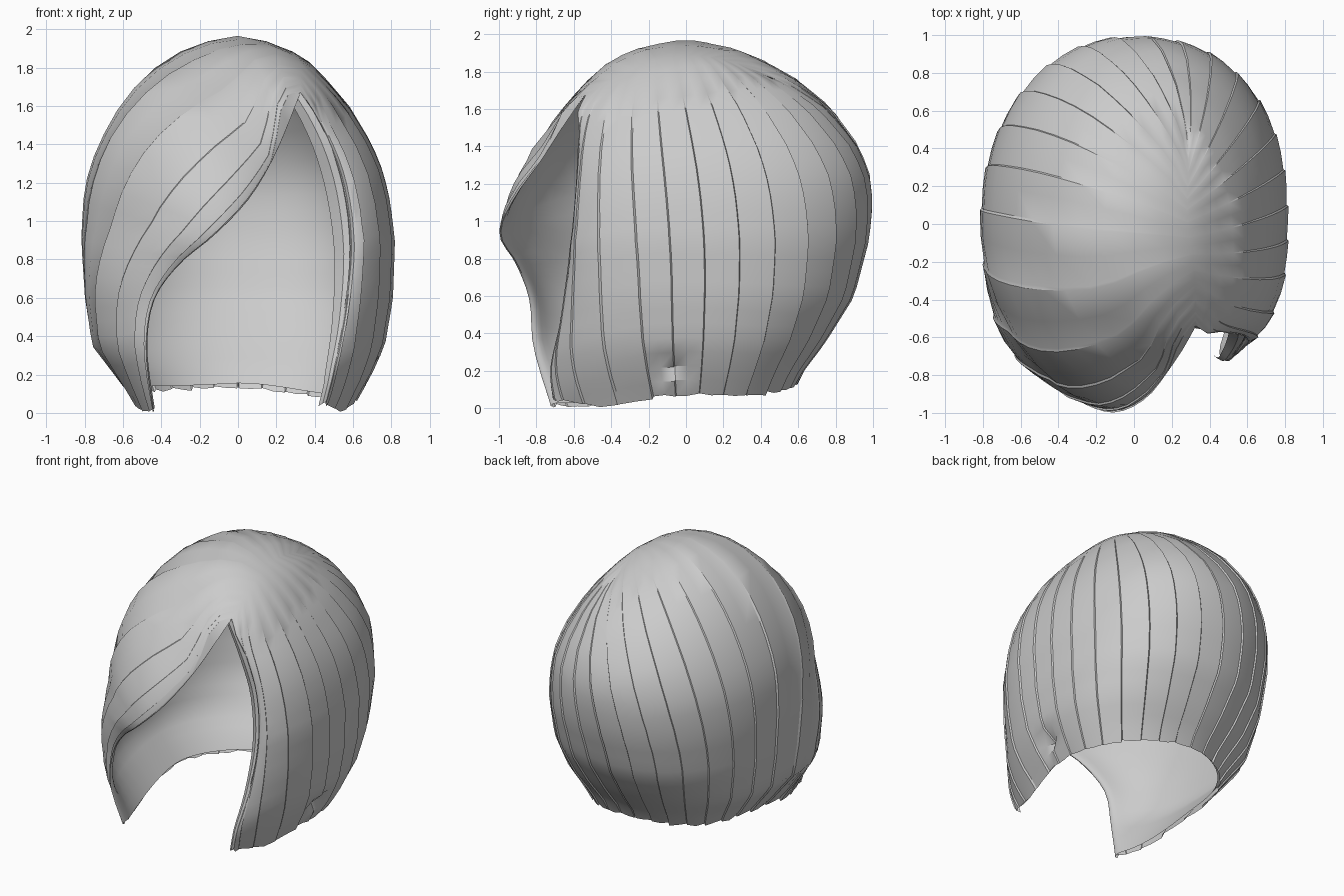
import bpy, bmesh, math, random
from mathutils import Vector

if "Cube" in bpy.data.objects:
    bpy.data.objects.remove(bpy.data.objects["Cube"])

random.seed(4)
CENTRE = Vector((0, 0, 0.9))

# head silhouette by height: z, left, right, back, front
PROFILE = [
    (-0.2, .40, .50, .48, .68), (0.05, .50, .60, .55, .73), (0.2, .62, .69, .62, .79),
    (0.36, .75, .76, .74, .83), (0.6, .79, .80, .89, .89), (0.9, .81, .81, .97, 1.0),
    (1.1, .80, .785, .99, .985), (1.25, .775, .75, .975, .94), (1.4, .72, .69, .915, .86),
    (1.6, .61, .575, .775, .72), (1.75, .49, .45, .60, .57), (1.85, .36, .36, .43, .44),
    (1.92, .23, .25, .27, .30), (1.96, .06, .08, .08, .10), (1.97, .01, .01, .01, .01)]
PART = [(.33, -.55, 1.68), (.33, -.3, 1.84), (.29, 0, 1.9), (.29, .2, 1.88), (.3, .42, 1.82)]
FRINGE_EDGE = [(.33, -.55, 1.68), (.20, -.75, 1.36), (.06, -.92, 1.12), (-.12, -.99, .93),
               (-.31, -.90, .77), (-.44, -.83, .58), (-.475, -.81, .33), (-.44, -.72, .02)]
SIDE_EDGE = [(.33, -.55, 1.68), (.47, -.56, 1.43), (.555, -.55, 1.17), (.59, -.58, .85),
             (.56, -.65, .5), (.50, -.72, .22), (.46, -.71, .06)]


def along(points, t):
    """Smooth curve through points, t from 0 to 1."""
    p = [Vector(q) for q in points]
    s = min(max(t, 0), 1) * (len(p) - 1)
    i = min(int(s), len(p) - 2)
    f = s - i
    a, b, c, d = p[max(i - 1, 0)], p[i], p[i + 1], p[min(i + 2, len(p) - 1)]
    return 0.5 * (2 * b + (c - a) * f + (2 * a - 5 * b + 4 * c - d) * f * f
                  + (3 * b - a - 3 * c + d) * f ** 3)


def smooth(t):
    t = min(max(t, 0), 1)
    return t * t * (3 - 2 * t)


def roundness(p):
    """Squareness of the cross-section; fuller low at the front left."""
    side = smooth(p.x * 2 + .5)
    low = smooth((1.0 - p.z) / .45)
    high = smooth((p.z - 1.2) / .3)
    front_left = 1.95 + 1.05 * low + .25 * high
    left = front_left + (2.12 - front_left) * smooth(p.y * 2 + .5)
    return left + (2.4 - left) * side


def inside(p):
    if p.z >= PROFILE[-1][0]:
        return False
    for lo, hi in zip(PROFILE, PROFILE[1:]):
        if p.z <= hi[0]:
            f = max(0, (p.z - lo[0]) / (hi[0] - lo[0]))
            w = [a + (b - a) * f for a, b in zip(lo, hi)]
            break
    wx = w[2] if p.x > 0 else w[1]
    wy = w[3] if p.y > 0 else w[4]
    n = roundness(p)
    return abs(p.x / wx) ** n + abs(p.y / wy) ** n < 1


def reach(d):
    """Distance from the centre to the head surface along d."""
    lo, hi = 0.1, 1.6
    for _ in range(18):
        m = (lo + hi) / 2
        if inside(CENTRE + d * m):
            lo = m
        else:
            hi = m
    return lo


def strand_point(s, side, v, lift):
    """s: 0 at the front edge, 1 at the back; side: -1 left, 1 right; v: parting to hem."""
    start = along(PART, s)
    front = -58 if side > 0 else -122
    a = math.radians(front + (90 - front) * s if side > 0 else front - (front + 270) * s)
    hem_z = 0.13 - (.05 if side > 0 else .08) * smooth(1 - s * 2.2) - 0.03 * smooth(s * 2 - 1)
    if side < 0:
        hem_z -= .025 * math.sin(math.pi * s)
    mid = Vector((.8 * math.cos(a), .95 * math.sin(a), .95))
    hem = Vector((.58 * math.cos(a), .62 * math.sin(a), hem_z))
    d0, d1, d2 = [(q - CENTRE).normalized() for q in (start, mid, hem)]

    def direction(t):
        return d0.slerp(d1, t * 2) if t < .5 else d1.slerp(d2, t * 2 - 1)
    win = min(.16, v, 1 - v)
    d = sum((direction(v + win * k) for k in (-1, -.5, 0, .5, 1)), Vector()).normalized()
    # bend the front strands towards the face opening
    edge = along(SIDE_EDGE if side > 0 else FRINGE_EDGE, v) - CENTRE
    w = 1 - smooth(s / (.3 if side > 0 else .48))
    if s > 0:
        w *= smooth(v * 6 + max(0, 1 - s * 25))
    e = edge.normalized()
    d = (d * (1 - w) + e * w).normalized()
    r = reach(d)
    if w > 0:
        r *= 1 + (edge.length / reach(e) - 1) * w
    r += lift * smooth(v * 3) - 0.012 * (1 - min(1, v * 12))
    return CENTRE + d * r


def tuck(p):
    """Small wedge-shaped dent low on the right side."""
    if p.x > .5 and .17 < p.z < .27:
        p.x -= .08 * max(0, 1 - abs(p.y + .08) / .11)


STRANDS, ROWS = 14, 24


def build_layer(name, steps, lift, depth, ragged, lip):
    """One hair layer: columns of points from the parting to the hem."""
    half = [(((k + f) / STRANDS) ** 1.2, f) for k in range(STRANDS) for f in steps]
    columns = ([(s, -1, f) for s, f in half] + [(1, -1, 0)]
               + [(s, 1, f) for s, f in reversed(half)])
    bm = bmesh.new()
    grid = []
    for s, side, f in columns:
        rag = random.uniform(-ragged, ragged)
        grow = lift * f - depth * smooth(s * 8)
        col = []
        for j in range(ROWS + 1):
            # both halves share the points of the parting
            p = strand_point(s, 1 if j == 0 else side, j / ROWS, grow)
            if j == ROWS:
                p.z = max(0.003, p.z + rag)
            tuck(p)
            col.append(bm.verts.new(p))
        grid.append(col)
    if lip:
        # rolled inner lip of the right front lock, wider at the top
        last = grid[-1]
        for shift in (Vector((-.04, -.004, -.02)), Vector((-.09, .035, -.05))):
            grid.append([bm.verts.new(q.co + shift * (.45 + .55 * math.sin(math.pi * min(1, j / ROWS + .12))))
                         for j, q in enumerate(last)])
    for a, b in zip(grid, grid[1:]):
        for j in range(ROWS):
            bm.faces.new((a[j], a[j + 1], b[j + 1], b[j]))
    bmesh.ops.remove_doubles(bm, verts=bm.verts, dist=0.0005)
    bmesh.ops.recalc_face_normals(bm, faces=bm.faces)
    out = sum((f.calc_center_median() - CENTRE).dot(f.normal) for f in bm.faces) > 0
    if out == (depth > 0):
        bmesh.ops.reverse_faces(bm, faces=bm.faces)
    mesh = bpy.data.meshes.new(name)
    bm.to_mesh(mesh)
    bm.free()
    mesh.materials.append(grey)
    ob = bpy.data.objects.new(name, mesh)
    bpy.context.collection.objects.link(ob)
    bpy.ops.object.select_all(action='DESELECT')
    bpy.context.view_layer.objects.active = ob
    ob.select_set(True)
    bpy.ops.object.shade_smooth_by_angle(angle=math.radians(32))


grey = bpy.data.materials.new("light grey")
grey.diffuse_color = (0.6, 0.6, 0.6, 1)
grey.use_nodes = True
grey.node_tree.nodes["Principled BSDF"].inputs["Base Color"].default_value = grey.diffuse_color

# outer strands ramp outward, then step back over the next strand
build_layer("hair_strands", (0, .48, .96), .010, 0, .010, True)
# smooth inner lining facing the head
build_layer("hair_lining", (0, .5), 0, .022, 0, False)
